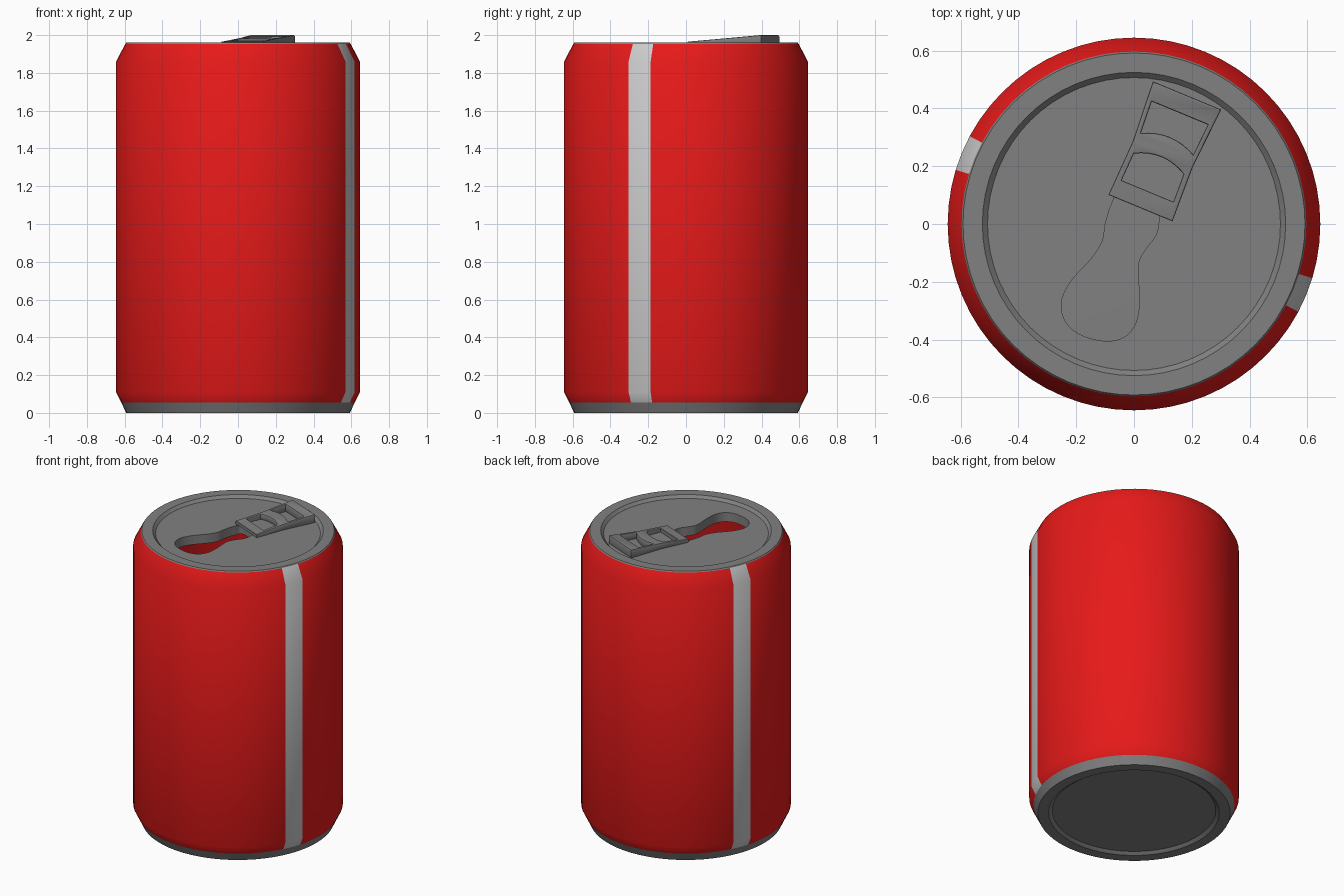
import bpy, bmesh
from math import radians, degrees, atan2
from mathutils import Vector

if "Cube" in bpy.data.objects:
    bpy.data.objects.remove(bpy.data.objects["Cube"])


def material(name, rgb):
    m = bpy.data.materials.new(name)
    m.diffuse_color = (*rgb, 1)
    m.use_nodes = True
    m.node_tree.nodes["Principled BSDF"].inputs["Base Color"].default_value = m.diffuse_color
    return m


RED = material("red_paint", (0.8, 0.01, 0.01))
SILVER = material("silver_stripe", (0.7, 0.7, 0.7))
METAL = material("dark_metal", (0.22, 0.22, 0.22))


def add_object(name, bm, *mats):
    bmesh.ops.remove_doubles(bm, verts=bm.verts, dist=1e-5)
    bmesh.ops.recalc_face_normals(bm, faces=bm.faces)
    me = bpy.data.meshes.new(name)
    bm.to_mesh(me)
    bm.free()
    for m in mats:
        me.materials.append(m)
    ob = bpy.data.objects.new(name, me)
    bpy.context.collection.objects.link(ob)
    return ob


def activate(ob):
    bpy.ops.object.select_all(action='DESELECT')
    ob.select_set(True)
    bpy.context.view_layer.objects.active = ob


def smooth(ob):
    activate(ob)
    bpy.ops.object.shade_smooth_by_angle(angle=radians(30))


def revolve(profile, closed=False, steps=64):
    """Spin an (r, z) profile around the z axis."""
    bm = bmesh.new()
    vs = [bm.verts.new((r, 0, z)) for r, z in profile]
    es = [bm.edges.new(p) for p in zip(vs, vs[1:])]
    if closed:
        es.append(bm.edges.new((vs[-1], vs[0])))
    bmesh.ops.spin(bm, geom=vs + es, axis=(0, 0, 1), cent=(0, 0, 0),
                   angle=radians(360), steps=steps)
    bmesh.ops.remove_doubles(bm, verts=bm.verts, dist=1e-5)
    return bm


def plate(loops, half, bevel=0.0):
    """Extrude flat outlines (inner loops become holes) to z = +-half."""
    cu = bpy.data.curves.new("outline", 'CURVE')
    cu.dimensions, cu.fill_mode = '2D', 'BOTH'
    cu.extrude, cu.bevel_depth = half - bevel, bevel
    cu.offset, cu.bevel_resolution = -bevel, 1
    for pts in loops:
        sp = cu.splines.new('POLY')
        sp.points.add(len(pts) - 1)
        for p, (x, y) in zip(sp.points, pts):
            p.co = (x, y, 0, 1)
        sp.use_cyclic_u = True
    ob = bpy.data.objects.new("outline", cu)
    bpy.context.collection.objects.link(ob)
    dg = bpy.context.evaluated_depsgraph_get()
    me = bpy.data.meshes.new_from_object(ob.evaluated_get(dg))
    bm = bmesh.new()
    bm.from_mesh(me)
    bpy.data.objects.remove(ob)
    bpy.data.meshes.remove(me)
    return bm


def catmull(pts, n=5):
    """Smooth closed curve through the points."""
    P = [Vector(p) for p in pts]
    out = []
    for i in range(len(P)):
        a, b, c, d = (P[(i + k - 1) % len(P)] for k in range(4))
        for j in range(n):
            t = j / n
            out.append(0.5 * (2 * b + (c - a) * t + (2 * a - 5 * b + 4 * c - d) * t * t
                              + (3 * b - a - 3 * c + d) * t ** 3))
    return out


# Painted body: thin shell with chamfered shoulders and two vertical stripes
outer = [(0.618, 0.055), (0.645, 0.11), (0.645, 1.86), (0.597, 1.953)]
inner = [(r - 0.015, z) for r, z in reversed(outer)]
body = add_object("can_body", revolve(outer + inner, closed=True), RED, SILVER)
for f in body.data.polygons:
    c = f.center
    angle = degrees(atan2(c.y, c.x)) % 180
    faces_out = f.normal.x * c.x + f.normal.y * c.y > 0.3
    if faces_out and abs(angle - 157.5) < 5:
        f.material_index = 1
smooth(body)

# Base with a shallow recess underneath
base = add_object("can_base", revolve([
    (0, 0.016), (0.503, 0.016), (0.525, 0), (0.592, 0),
    (0.618, 0.055), (0.6, 0.056), (0, 0.056)]), METAL)
smooth(base)

# Lid with rim and recessed panel
lid = add_object("can_lid", revolve([
    (0, 1.88), (0.585, 1.88), (0.585, 1.95), (0.597, 1.953), (0.592, 1.96),
    (0.525, 1.96), (0.507, 1.942), (0, 1.942)]), METAL)

# Drinking opening cut through the lid
opening = catmull([
    (-0.043, 0.115), (-0.076, 0.073), (-0.10, -0.003), (-0.108, -0.056),
    (-0.146, -0.118), (-0.215, -0.194), (-0.25, -0.264), (-0.243, -0.326),
    (-0.205, -0.372), (-0.135, -0.40), (-0.066, -0.403), (-0.014, -0.375),
    (0.014, -0.316), (0.017, -0.229), (0.014, -0.142), (0.038, -0.09),
    (0.076, -0.038), (0.087, 0.021), (0.08, 0.065)])
cutter = add_object("opening_cutter", plate([opening], 0.2), METAL)
cutter.location.z = 1.91
cutter.hide_render = True
mod = lid.modifiers.new("opening", 'BOOLEAN')
mod.operation, mod.solver, mod.object = 'DIFFERENCE', 'EXACT', cutter
activate(lid)
bpy.ops.object.modifier_apply(modifier=mod.name)
bpy.data.objects.remove(cutter)
smooth(lid)


# Pull tab: wedge plate with two windows, bridge bowed between them
def arch(w, v, rise):
    return [(w * k / 4, v + rise * (1 - (k / 4) ** 2)) for k in range(-4, 5)]


tab_outline = [(-0.12, -0.211), (0.12, -0.211), (0.113, -0.01),
               (0.128, 0.211), (-0.128, 0.211), (-0.113, -0.01)]
upper_window = arch(0.098, 0.03, 0.025) + [(0.105, 0.145), (-0.105, 0.145)]
lower_window = arch(0.093, -0.045, 0.025) + [(0.097, -0.147), (-0.097, -0.147)]
HALF, FLOOR = 0.025, 1.941
bm = plate([tab_outline, upper_window, lower_window], HALF, 0.006)
for v in bm.verts:
    top = 1.966 + 0.034 * min(1, max(0, (v.co.y + 0.205) / 0.41))
    v.co.z = FLOOR + (v.co.z + HALF) / (2 * HALF) * (top - FLOOR)
tab = add_object("pull_tab", bm, METAL)
tab.location = (0.103, 0.25, 0)
tab.rotation_euler.z = radians(-22.5)
smooth(tab)
